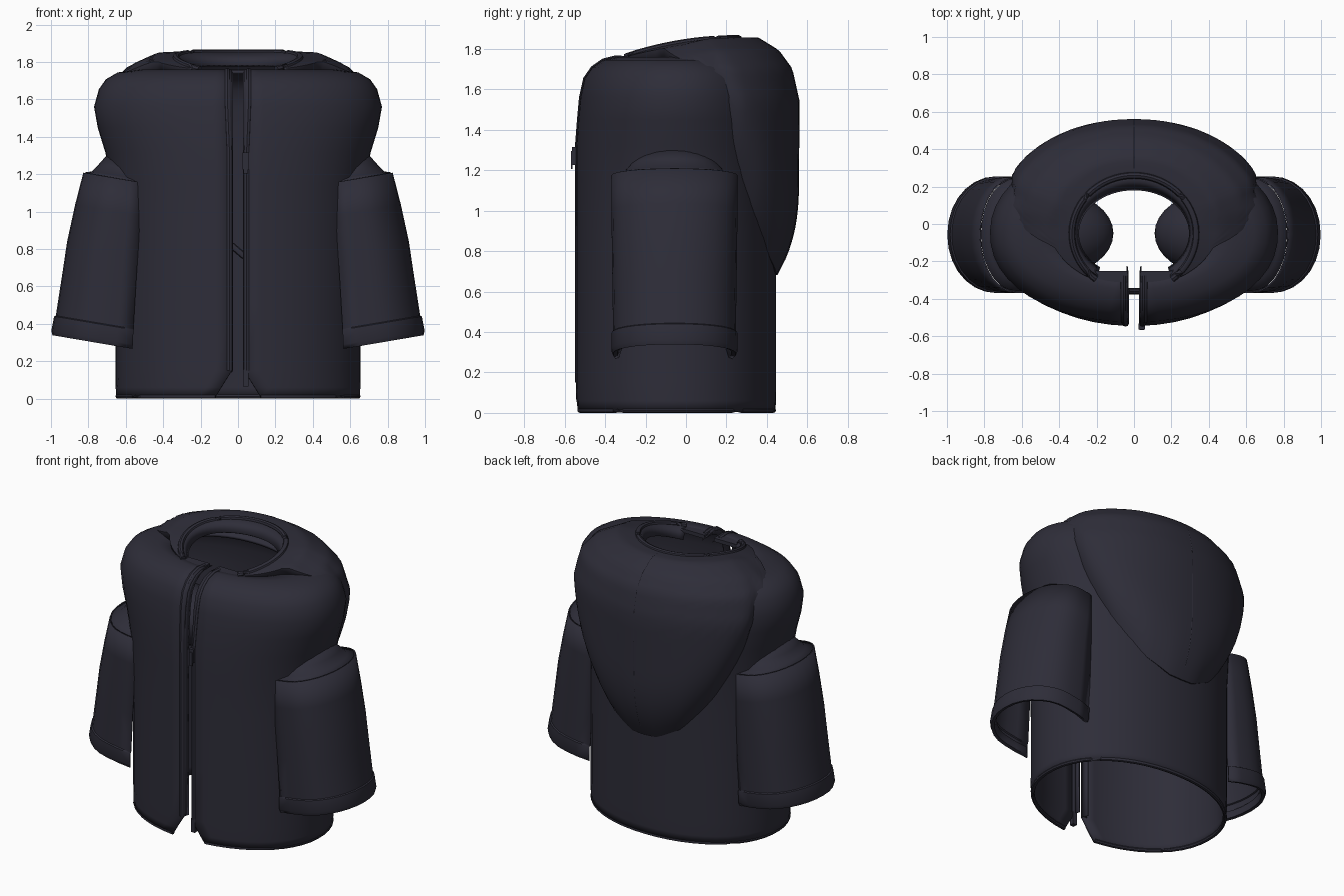
import bpy, bmesh, math
from mathutils import Vector

if "Cube" in bpy.data.objects:
    bpy.data.objects.remove(bpy.data.objects["Cube"])

CY = -0.05  # centre line of the torso in y
cloth = bpy.data.materials.new("dark_charcoal_cloth")
cloth.diffuse_color = (0.027, 0.026, 0.040, 1)
cloth.use_nodes = True
cloth.node_tree.nodes["Principled BSDF"].inputs["Base Color"].default_value = cloth.diffuse_color


def finish(ob, angle=40):
    ob.data.materials.append(cloth)
    bpy.ops.object.select_all(action='DESELECT')
    ob.select_set(True)
    bpy.context.view_layer.objects.active = ob
    bpy.ops.object.shade_smooth_by_angle(angle=math.radians(angle))
    return ob


def sheet(name, rows, thick=0.0):
    """Surface through rows of points, optionally thickened."""
    bm = bmesh.new()
    grid = [[bm.verts.new(p) for p in row] for row in rows]
    for a, b in zip(grid, grid[1:]):
        for i in range(len(a) - 1):
            bm.faces.new((a[i], a[i + 1], b[i + 1], b[i]))
    bmesh.ops.recalc_face_normals(bm, faces=bm.faces)
    me = bpy.data.meshes.new(name)
    bm.to_mesh(me)
    bm.free()
    ob = bpy.data.objects.new(name, me)
    bpy.context.collection.objects.link(ob)
    if thick:
        m = ob.modifiers.new("thickness", 'SOLIDIFY')
        m.thickness, m.offset = thick, 0
    return finish(ob)


def piping(name, pts, r, sides=8):
    """Round cord along a list of points."""
    rows = []
    pts = [Vector(p) for p in pts]
    for i, p in enumerate(pts):
        d = (pts[min(i + 1, len(pts) - 1)] - pts[max(i - 1, 0)]).normalized()
        up = Vector((1, 0, 0)) if abs(d.x) < 0.7 else Vector((0, 0, 1))
        u = d.cross(up).normalized()
        v = d.cross(u)
        ang = [2 * math.pi * k / sides for k in range(sides + 1)]
        rows.append([p + r * (math.cos(a) * u + math.sin(a) * v) for a in ang])
    # collapsed end rows close the cord
    rows = [[pts[0]] * (sides + 1)] + rows + [[pts[-1]] * (sides + 1)]
    ob = sheet(name, rows)
    bm = bmesh.new()
    bm.from_mesh(ob.data)
    bmesh.ops.remove_doubles(bm, verts=bm.verts, dist=1e-5)
    bmesh.ops.recalc_face_normals(bm, faces=bm.faces)
    bm.to_mesh(ob.data)
    bm.free()
    return ob


def box(name, loc, size):
    bpy.ops.mesh.primitive_cube_add(size=1, location=loc)
    ob = bpy.context.object
    ob.name = name
    ob.scale = size
    bpy.ops.object.transform_apply(location=False, rotation=False, scale=True)
    return finish(ob)


def lookup(table, x):
    """Piecewise linear interpolation over rows of numbers."""
    for a, b in zip(table, table[1:]):
        if x <= b[0]:
            k = max(0, (x - a[0]) / (b[0] - a[0]))
            return [p + (q - p) * k for p, q in zip(a[1:], b[1:])]
    return list(table[-1][1:])


def spow(c, e):
    return math.copysign(abs(c) ** e, c)


def clamp(v):
    return max(0.0, min(1.0, v))


def neck_drop(y):
    """The neckline sinks towards the front."""
    return 0.3 * max(0, 0.25 - y) ** 2


# Torso: open-fronted shell, rows of (z, half width, half depth)
torso = [(0.01, 0.643, 0.482), (0.06, 0.645, 0.485), (0.15, 0.645, 0.485),
         (0.5, 0.645, 0.485), (0.9, 0.648, 0.485), (1.15, 0.665, 0.485),
         (1.32, 0.70, 0.485), (1.45, 0.74, 0.475), (1.56, 0.76, 0.465),
         (1.65, 0.735, 0.445), (1.70, 0.70, 0.41), (1.735, 0.64, 0.36),
         (1.75, 0.52, 0.30), (1.745, 0.38, 0.23)]


def torso_row(z, rx, ry, n=48):
    gap = 0.03 if z >= 0.15 else 0.12 - 0.09 * z / 0.15
    a0 = math.asin(gap / rx)
    row = []
    for i in range(n + 1):
        a = a0 + (2 * math.pi - 2 * a0) * i / n
        row.append((rx * spow(math.sin(a), 0.97), CY - ry * spow(math.cos(a), 0.93), z))
    return row


rows = [torso_row(*r) for r in torso]
sheet("torso", rows, 0.02)
piping("bottom_hem", [(x, y, 0.013) for x, y, z in rows[0]], 0.013)

# Front opening: piped edges, inner facings and zip
for s, side in ((-1, "left"), (1, "right")):
    edge = []
    for z, rx, ry in torso[2:]:
        spread = 0.045 + 0.012 * clamp((z - 1.3) / 0.3)
        edge.append((s * spread, CY - ry + 0.004, z))
    piping(side + "_front_piping", edge, 0.018)
    sheet(side + "_front_facing",
          [[(s * 0.032, y, z), (s * 0.036, y + 0.05, z - 0.01)] for x, y, z in edge], 0.008)
    box(side + "_collar_tab", (s * 0.12, -0.28, 1.745), (0.17, 0.06, 0.025))
box("zip_slider", (0.042, -0.548, 1.27), (0.034, 0.03, 0.09))
box("zip_pull", (0.042, -0.564, 1.25), (0.024, 0.008, 0.09))
box("zip_stop", (0.042, -0.53, 0.11), (0.03, 0.03, 0.09))
piping("inner_toggle", [(-0.035, -0.36, 0.82), (0, -0.36, 0.79), (0.035, -0.36, 0.76)], 0.018)

# Hood: (ring number, spread from neck to rim, z), cut off by angle from the back
hood = [(0, 0, 1.85), (1, 0.32, 1.852), (2, 0.66, 1.79), (3, 0.88, 1.70),
        (4, 1.0, 1.54), (5, 0.99, 1.2), (6, 0.99, 0.93), (7, 0.98, 0.685)]
cutoff = [(0, 7), (8, 6.98), (23, 6.65), (44, 5.8), (59, 5.0), (72, 3.65),
          (84, 2.1), (100, 0.75), (135, 0.15)]


def hood_point(deg, t, end, tuck=0):
    f, z = lookup(hood, t)
    low = clamp((end - 3.3) / 1.7)
    # the bag narrows towards its lower edge until it meets the torso
    lift = clamp(1 - (z - lookup(hood, end)[1]) / 0.48)
    f -= tuck + 0.34 * low * lift ** 2.6
    a = math.radians(deg)
    sx, cy = spow(math.sin(a), 0.95), spow(math.cos(a), 0.95)
    nx, ny = 0.33 * math.sin(a), -0.05 + 0.31 * math.cos(a)
    ox, oy = 0.755 * sx, CY + 0.607 * cy
    x, y = nx + (ox - nx) * f, ny + (oy - ny) * f
    z -= neck_drop(y) * clamp(4.5 - t) + 0.05 * f * clamp((abs(deg) - 68) / 18)
    return (x, y, z)


rows = []
STEPS = 26
for i in range(73):
    deg = -135 + 270 * i / 72
    end = lookup(cutoff, abs(deg))[0]
    row = [hood_point(deg, end * k / STEPS, end) for k in range(STEPS + 1)]
    # rim rolls under onto the torso
    low = clamp((end - 3.3) / 1.7)
    x, y, z = hood_point(deg, end, end, 0.03)
    row.append((x, y, z - 0.06 * (1 - low)))
    rows.append(row)
sheet("hood", rows, 0.008)
piping("hood_back_seam", [hood_point(0, 0.4 + 6.3 * k / 30, 7) for k in range(31)], 0.005, 6)

# Collar: tilted ring round the neck, open at the front
rim, band_top, band_low = [], [], []
for i in range(49):
    a = math.radians(-142 + 284 * i / 48)
    y = CY + 0.31 * math.cos(a)
    z = 1.85 - neck_drop(y)
    rim.append((0.332 * math.sin(a), y, z))
    band_top.append((0.32 * math.sin(a), y - 0.02 * math.cos(a), z))
    band_low.append((0.30 * math.sin(a), CY + 0.235 * math.cos(a), z - 0.07))
piping("collar_rim", rim, 0.018)
sheet("collar_band", [band_top, band_low], 0.012)

# Sleeves: (z, centre x, half width, half depth, inner end x), from cuff lip to top
sleeve = [(0.345, 0.74, 0.225, 0.27, 0.60), (0.305, 0.74, 0.235, 0.285, 0.575),
          (0.30, 0.74, 0.25, 0.30, 0.565), (0.32, 0.738, 0.256, 0.308, 0.562),
          (0.395, 0.728, 0.252, 0.308, 0.56), (0.40, 0.727, 0.244, 0.300, 0.56),
          (0.65, 0.70, 0.232, 0.303, 0.545), (0.80, 0.685, 0.225, 0.305, 0.535),
          (1.00, 0.655, 0.212, 0.308, 0.522), (1.175, 0.63, 0.193, 0.308, 0.515)]
cap = [(1.175, 0.63, 0.188, 0.30, 0.52), (1.185, 0.62, 0.16, 0.25, 0.53),
       (1.23, 0.60, 0.14, 0.21, 0.53), (1.29, 0.57, 0.12, 0.15, 0.53)]


def sleeve_row(s, z, cx, rx, ry, xin):
    """U-shaped section: half ellipse outside, flanks curling in at the torso."""
    pts = [(xin - cx, -0.97), ((xin - cx) * 0.5, -1.0)]
    for i in range(15):
        a = math.radians(-90 + 180 * i / 14)
        pts.append((rx * math.cos(a), spow(math.sin(a), 0.97)))
    pts += [((xin - cx) * 0.5, 1.0), (xin - cx, 0.95)]
    return [(s * (cx + dx), -0.057 + ry * v, z + 0.17 * dx) for dx, v in pts]


for s, side in ((-1, "left"), (1, "right")):
    sheet(side + "_sleeve", [sleeve_row(s, *r) for r in sleeve], 0.008)
    sheet(side + "_sleeve_cap", [sleeve_row(s, *r) for r in cap], 0.006)
    # rounded lining where the sleeve enters the torso
    rows = []
    for k in range(9):
        b = math.radians(90 * k / 8)
        rows.append([(s * (0.42 - 0.31 * math.sin(b)),
                      CY + 0.22 * math.cos(b) * math.cos(j * math.pi / 10),
                      1.25 + 0.2 * math.cos(b) * math.sin(j * math.pi / 10)) for j in range(21)])
    sheet(side + "_sleeve_lining", rows)
